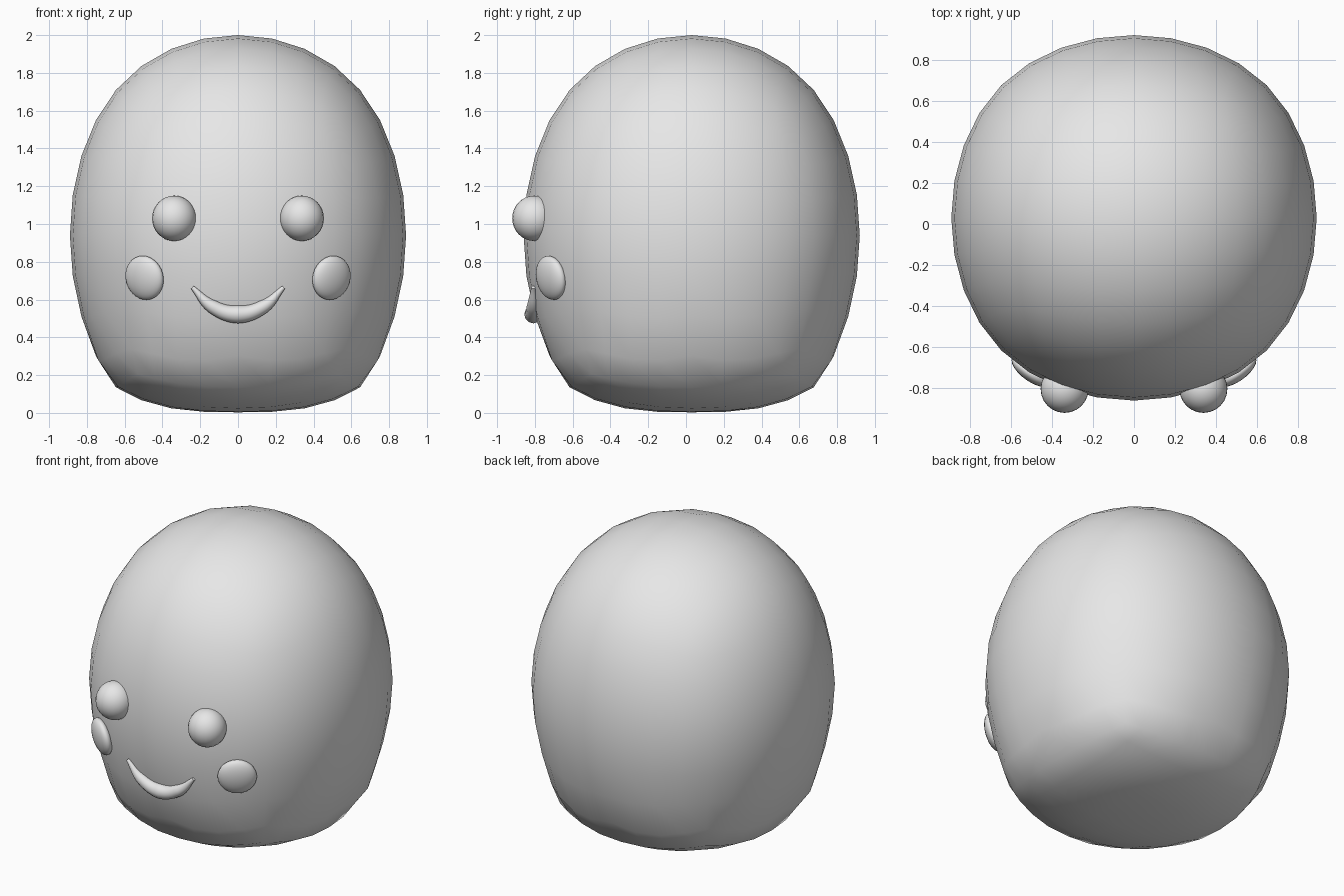
import bpy
from math import radians

if "Cube" in bpy.data.objects:
    bpy.data.objects.remove(bpy.data.objects["Cube"], do_unlink=True)

# One plain grey for everything
grey = bpy.data.materials.new("plain_grey")
grey.use_nodes = True
grey.diffuse_color = (0.8, 0.8, 0.8, 1)
grey.node_tree.nodes["Principled BSDF"].inputs["Base Color"].default_value = (0.8, 0.8, 0.8, 1)


def finish(name):
    obj = bpy.context.object
    obj.name = obj.data.name = name
    obj.data.materials.append(grey)
    return obj


def ellipsoid(name, location, radii, rotation=(0, 0, 0)):
    bpy.ops.mesh.primitive_uv_sphere_add(segments=24, ring_count=16, location=location,
                                         rotation=[radians(a) for a in rotation])
    obj = finish(name)
    obj.scale = radii
    bpy.ops.object.shade_smooth()
    return obj


# Body: a subdivided cube with a flattened underside
bpy.ops.mesh.primitive_cube_add(size=2)
body = finish("body")
subsurf = body.modifiers.new("rounding", 'SUBSURF')
subsurf.levels = subsurf.render_levels = 3
bpy.ops.object.modifier_apply(modifier=subsurf.name)
top = max(v.co.z for v in body.data.vertices)
for v in body.data.vertices:
    x, y = v.co.x * 0.89 / top, v.co.y * 0.89 / top
    z = 0.94 + v.co.z * 1.06 / top
    r = min((x * x + y * y) ** 0.5, 0.75)
    if z < 0.94:
        corner = min(abs(x * y) / 0.28, 1)
        fall = min((0.94 - z) / 0.65, 1) ** 3
        side = z - (0.035 + 0.1 * corner) * fall
        z = max(side, 0.003 + 0.132 * (r / 0.65) ** 3)
    v.co = (x, y + 0.03, z)
bpy.ops.object.shade_smooth()

# Eyes and cheeks
for name, s in (("left", 1), ("right", -1)):
    ellipsoid(name + "_eye", (s * 0.338, -0.803, 1.03), (0.117, 0.117, 0.12))
    ellipsoid(name + "_cheek", (s * 0.495, -0.715, 0.715), (0.118, 0.05, 0.118),
              (10, 0, s * 35))

# Mouth: a smiling tube that tapers to its ends
curve = bpy.data.curves.new("mouth", 'CURVE')
curve.dimensions = '3D'
curve.bevel_depth = 0.048
curve.bevel_resolution = 4
curve.use_fill_caps = True
path = curve.splines.new('BEZIER')
points = [(-0.242, 0.665, 0.22), (-0.135, 0.562, 0.75), (0, 0.522, 1),
          (0.135, 0.562, 0.75), (0.242, 0.665, 0.22)]
path.bezier_points.add(len(points) - 1)
for p, (x, z, width) in zip(path.bezier_points, points):
    p.co = (x, -0.808, z)
    p.radius = width
    p.handle_left_type = p.handle_right_type = 'AUTO'
mouth = bpy.data.objects.new("mouth", curve)
bpy.context.collection.objects.link(mouth)
bpy.ops.object.select_all(action='DESELECT')
mouth.select_set(True)
bpy.context.view_layer.objects.active = mouth
bpy.ops.object.convert(target='MESH')
finish("mouth")
bpy.ops.object.shade_smooth()
